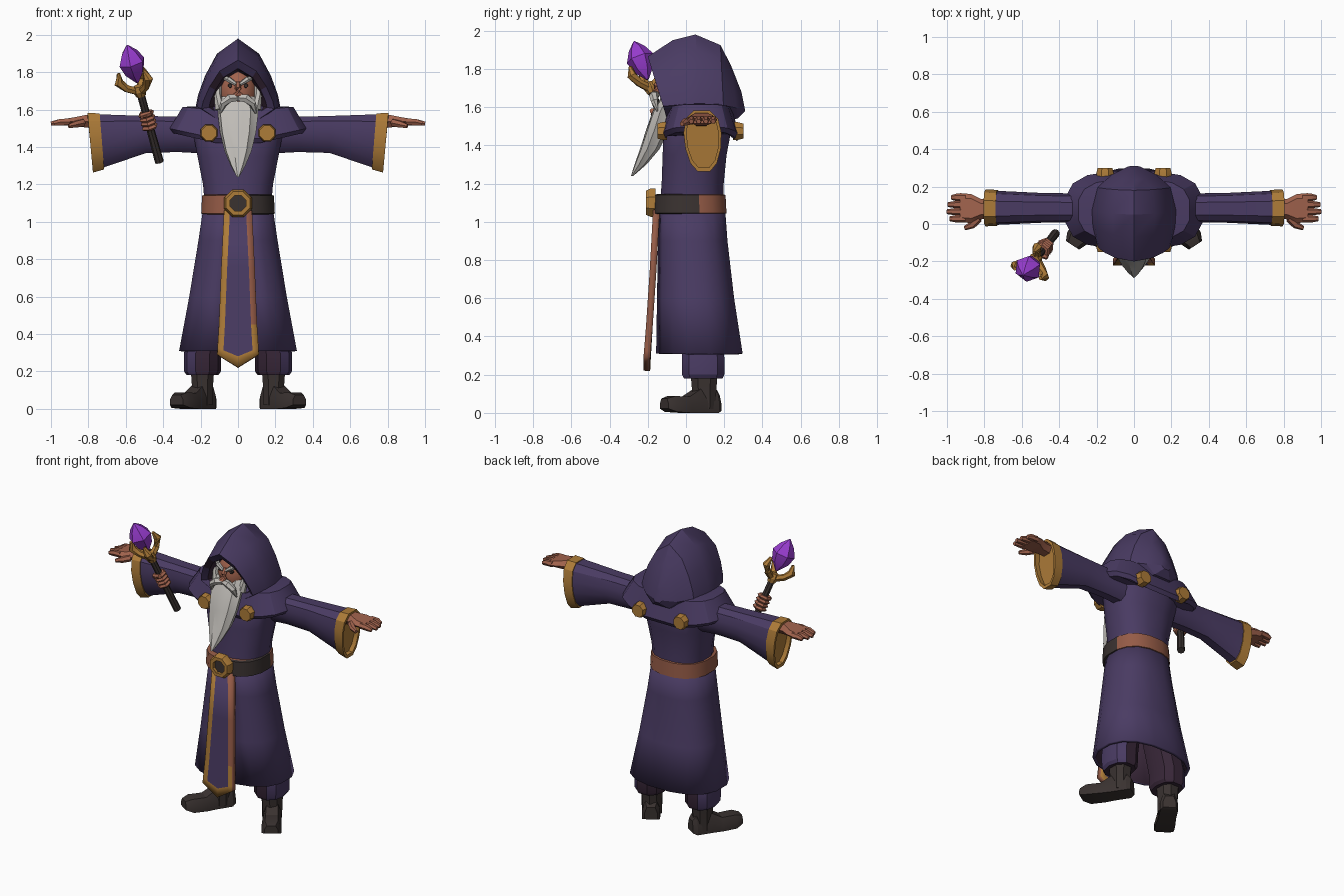
import bpy, bmesh, math
from mathutils import Vector, Matrix

if "Cube" in bpy.data.objects:
    bpy.data.objects.remove(bpy.data.objects["Cube"])


def material(name, rgb):
    m = bpy.data.materials.new(name)
    m.use_nodes = True
    m.diffuse_color = (*rgb, 1)
    m.node_tree.nodes["Principled BSDF"].inputs["Base Color"].default_value = (*rgb, 1)
    return m


ROBE = material("robe purple", (0.068, 0.044, 0.125))
PLUM = material("dark plum", (0.04, 0.02, 0.04))
GOLD = material("gold", (0.42, 0.2, 0.04))
SKIN = material("skin", (0.36, 0.125, 0.075))
LEATHER = material("brown leather", (0.3, 0.105, 0.062))
DARK = material("dark leather", (0.042, 0.032, 0.03))
HAIR = material("white hair", (0.52, 0.5, 0.47))
CRYSTAL = material("violet crystal", (0.31, 0.045, 0.62))
SIDES = (("left", 1), ("right", -1))


def finish(name, bm, mats, rule=None, angle=30):
    """Turn a bmesh into an object; rule(face) picks the material index."""
    bmesh.ops.recalc_face_normals(bm, faces=bm.faces)
    bm.normal_update()
    if rule:
        for f in bm.faces:
            f.material_index = rule(f)
    me = bpy.data.meshes.new(name)
    bm.to_mesh(me)
    bm.free()
    ob = bpy.data.objects.new(name, me)
    bpy.context.collection.objects.link(ob)
    for m in mats:
        me.materials.append(m)
    bpy.ops.object.select_all(action="DESELECT")
    ob.select_set(True)
    bpy.context.view_layer.objects.active = ob
    bpy.ops.object.shade_smooth_by_angle(angle=math.radians(angle))
    return ob


def loft(name, rings, mats, rule=None, caps=True, angle=30, skip=None):
    """Skin a list of equal-length point rings."""
    bm = bmesh.new()
    rows = [[bm.verts.new(p) for p in r] for r in rings]
    n = len(rows[0])
    for a, b in zip(rows, rows[1:]):
        for i in range(n):
            j = (i + 1) % n
            bm.faces.new((a[i], a[j], b[j], b[i]))
    if caps:
        bm.faces.new(rows[0])
        bm.faces.new(rows[-1])
    if skip:
        gone = [f for f in bm.faces if skip(f.calc_center_median())]
        bmesh.ops.delete(bm, geom=gone, context="FACES")
    return finish(name, bm, mats, rule, angle)


def oval(cx, cy, z, rx, ry, n=16, p=2.4):
    """Horizontal superellipse ring with one side centred on the front."""
    pts = []
    for i in range(n):
        a = 2 * math.pi * (i + 0.5) / n - math.pi / 2
        c, s = math.cos(a), math.sin(a)
        pts.append(Vector((cx + rx * math.copysign(abs(c) ** (2 / p), c),
                           cy + ry * math.copysign(abs(s) ** (2 / p), s), z)))
    return pts


def tube(name, path, radii, mat, n=6, angle=30):
    """Round tube along a path with a radius at each point."""
    path = [Vector(p) for p in path]
    rings = []
    for i, p in enumerate(path):
        t = path[min(i + 1, len(path) - 1)] - path[max(i - 1, 0)]
        q = t.to_track_quat("Z", "Y")
        rings.append([p + q @ Vector((radii[i] * math.cos(k * math.tau / n),
                                      radii[i] * math.sin(k * math.tau / n), 0)) for k in range(n)])
    return loft(name, rings, [mat], angle=angle)


# Robe: skirt open at the front, torso
skirt = loft("skirt", [oval(0, .03, 1.1, .185, .175), oval(0, .035, .9, .215, .185),
                       oval(0, .05, .6, .265, .205), oval(0, .07, .31, .32, .23)],
             [ROBE, PLUM], caps=False, skip=lambda c: abs(c.x) < .03 and c.y < 0)
solid = skirt.modifiers.new("thickness", "SOLIDIFY")
solid.thickness, solid.material_offset = .02, 1
loft("torso", [oval(0, .03, 1.08, .18, .17), oval(0, .035, 1.2, .19, .165), oval(0, .045, 1.35, .22, .17),
               oval(0, .06, 1.48, .245, .18), oval(0, .07, 1.58, .2, .14)], [ROBE])

# Belt and buckle
loft("belt", [oval(0, .02, z, r, r - .005) for z, r in ((1.04, .185), (1.045, .2), (1.14, .195), (1.145, .18))],
     [LEATHER, DARK], lambda f: int(f.calc_center_median().x > 0 and f.calc_center_median().y < .02))


def disc(name, x, y0, y1, z, r, mat, n=8, hole=0):
    ring = lambda y, q: [(x + q * math.cos((k + .5) * math.tau / n), y, z + q * math.sin((k + .5) * math.tau / n))
                         for k in range(n)]
    rings = [ring(y0, r), ring((y0 + y1) / 2, r), ring(y1, r * .85)]
    if hole:
        rings += [ring(y1, hole), ring(y0, hole)]
    return loft(name, rings, [mat])


disc("buckle", 0, -.16, -.21, 1.1, .08, GOLD, hole=.045)
disc("buckle_centre", 0, -.16, -.19, 1.1, .055, DARK)

# Tabard panel with a trimmed, pointed end
bm = bmesh.new()
grid = []
for z, w, y, drop in ((1.06, .075, -.155, 0), (.75, .09, -.172, 0), (.45, .102, -.192, 0),
                      (.325, .11, -.202, .045), (.29, .112, -.205, .07)):
    grid.append([bm.verts.new((x, y, z - drop * (1 - abs(x) / w))) for x in (-w, -w + .032, 0, w - .032, w)])
for r, (a, b) in enumerate(zip(grid, grid[1:])):
    for c in range(4):
        f = bm.faces.new((a[c], a[c + 1], b[c + 1], b[c]))
        f.material_index = 1 if r == 3 else (0 if c in (1, 2) else (1 if r == 2 or c == 0 else 2))
tabard = finish("tabard", bm, [ROBE, GOLD, LEATHER])
solid = tabard.modifiers.new("thickness", "SOLIDIFY")
solid.thickness, solid.offset, solid.material_offset_rim = .035, 0, 1

# Shoulder mantle, dipping at front and back
mantle = []
for z, rx, ry, dip in ((1.62, .13, .12, 0), (1.615, .3, .165, .03), (1.5, .37, .21, .08), (1.475, .35, .195, .08)):
    mantle.append([p - Vector((0, 0, dip * (1 - abs(p.x) / rx))) for p in oval(0, .075, z, rx, ry, p=3)])
loft("mantle", mantle, [ROBE])

# Hood: arches from the inner face opening to the back point
ARCH = ((.5, .82), (.78, .56), (.95, .33), (1, .2), (.5, 0))
hood = []
for w, z0, z1, yt, yb in ((.13, 1.57, 1.8, -.07, -.02), (.155, 1.56, 1.82, -.17, -.08),
                          (.195, 1.54, 1.865, -.2, -.1), (.22, 1.53, 1.95, -.07, 0),
                          (.225, 1.53, 1.98, .05, .08), (.195, 1.53, 1.925, .18, .2),
                          (.12, 1.54, 1.82, .235, .27), (.035, 1.58, 1.68, .29, .31)):
    half = [(w * x, f) for x, f in ARCH]
    outline = [(0, 1)] + half + [(-x, f) for x, f in reversed(half)]
    hood.append([(x, yb + (yt - yb) * f, z0 + (z1 - z0) * f) for x, f in outline])
loft("hood", hood, [ROBE, PLUM],
     lambda f: int(f.calc_center_median().y < .0 and all(abs(v.co.x) < .16 and v.co.z < 1.825 for v in f.verts)))

# Head, nose and beard
bm = bmesh.new()
bmesh.ops.create_uvsphere(bm, u_segments=14, v_segments=10, radius=1,
                          matrix=Matrix.Translation((0, -.025, 1.69)) @ Matrix.Diagonal((.105, .115, .14, 1)))
finish("head", bm, [SKIN], angle=40)
tube("nose", [(0, -.13, 1.745), (0, -.155, 1.71), (0, -.165, 1.685), (0, -.13, 1.67)], [.012, .018, .024, .012], SKIN)
beard = []
for z, rx, cy, ry in ((1.67, .1, -.07, .05), (1.58, .11, -.12, .055), (1.48, .098, -.15, .06),
                      (1.38, .074, -.19, .052), (1.3, .04, -.238, .032), (1.24, .006, -.282, .006)):
    centre = Vector((0, cy, z))
    beard.append([centre + (p - centre) * (1 if i % 2 else .9) for i, p in enumerate(oval(0, cy, z, rx, ry))])
loft("beard", beard, [HAIR])

# Mouth covering, brows, eyes, sideburns, clasps
for side, s in SIDES:
    tube(side + "_moustache", [(0, -.155, 1.665), (s * .045, -.168, 1.66), (s * .08, -.165, 1.63),
                               (s * .095, -.15, 1.58)], [.02, .025, .02, .005], HAIR)
    tube(side + "_eyebrow", [(s * .012, -.145, 1.735), (s * .05, -.14, 1.762), (s * .09, -.105, 1.775)],
         [.01, .016, .006], HAIR)
    tube(side + "_sideburn", [(s * .1, -.07, 1.74), (s * .108, -.085, 1.68), (s * .1, -.1, 1.6)],
         [.012, .02, .025], HAIR)
    disc(side + "_eye", s * .042, -.12, -.138, 1.728, .012, DARK)
    disc(side + "_front_clasp", s * .155, -.1, -.15, 1.475, .05, GOLD)
    disc(side + "_back_clasp", s * .155, .245, .3, 1.475, .05, GOLD)

# Arms: sleeves, cuffs, hands
for side, s in SIDES:
    def sleeve_ring(x, lean, top, bottom, ry, n=12):
        """Upright ring, wider above and narrower below, leaning inward at the bottom."""
        ring = []
        for k in range(n):
            a = (k + .5) * math.tau / n
            t = (math.sin(a) + 1) / 2
            c = math.cos(a)
            y = .082 + ry * math.copysign(abs(c) ** .7, c) * (.75 + .25 * t) + .012 * (1 - t)
            ring.append((s * (x - lean * (1 - t)), y, bottom + (top - bottom) * t))
        return ring

    loft(side + "_sleeve", [sleeve_ring(.15, 0, 1.58, 1.36, .1), sleeve_ring(.32, 0, 1.565, 1.37, .087),
                            sleeve_ring(.5, .01, 1.57, 1.365, .09), sleeve_ring(.75, .03, 1.58, 1.285, .103)], [ROBE])
    loft(side + "_cuff", [sleeve_ring(.74, .025, 1.585, 1.275, .108), sleeve_ring(.805, .03, 1.588, 1.258, .112),
                          sleeve_ring(.805, .03, 1.57, 1.28, .095), sleeve_ring(.775, .03, 1.57, 1.28, .095)], [GOLD])
    palm = []
    for x, y0, y1, z0, z1 in ((.74, .03, .13, 1.5, 1.57), (.82, .025, .135, 1.505, 1.57),
                              (.87, .005, .16, 1.515, 1.56), (.93, .01, .165, 1.515, 1.55)):
        m = (z0 + z1) / 2
        palm.append([(s * x, y0, m), (s * x, y0 + .025, z0), (s * x, y1 - .025, z0),
                     (s * x, y1, m), (s * x, y1 - .025, z1), (s * x, y0 + .025, z1)])
    loft(side + "_palm", palm, [SKIN])
    for k, tip in enumerate((.985, 1.0, .995, .975)):
        y = .028 + k * .038
        tube(f"{side}_finger_{k + 1}", [(s * .9, y, 1.535), (s * .95, y, 1.533), (s * tip, y, 1.525)],
             [.02, .02, .013], SKIN)
    tube(side + "_thumb", [(s * .83, .03, 1.53), (s * .865, -.005, 1.522), (s * .905, -.022, 1.512)],
         [.022, .02, .012], SKIN)

# Legs: trousers and turned-out boots
for side, s in SIDES:
    cx = s * .19
    loft(side + "_trouser", [oval(cx, .09, .18, .085, .105, 10), oval(cx, .09, .2, .098, .115, 10),
                             oval(cx, .09, .29, .1, .115, 10), oval(s * .13, .07, .6, .1, .11, 10)],
         [ROBE, PLUM], lambda f: int(f.normal.x * s < .3))
    loft(side + "_boot_shaft", [oval(cx, .095, .02, .058, .065, 8), oval(cx, .095, .12, .06, .068, 8),
                                oval(cx, .095, .2, .066, .075, 8)], [DARK])
    turn = Matrix.Translation((cx, .1, 0)) @ Matrix.Rotation(s * math.radians(33), 4, "Z")
    foot = []
    for d, w, z0, z1 in ((-.075, .04, .01, .09), (-.05, .055, 0, .12), (.05, .055, 0, .125),
                         (.12, .06, 0, .085), (.21, .062, .005, .088), (.255, .042, .022, .075)):
        foot.append([turn @ Vector(p) for p in ((-w, -d, z0), (w, -d, z0), (w, -d, (z0 + z1) / 2),
                                                (w * .65, -d, z1), (-w * .65, -d, z1), (-w, -d, (z0 + z1) / 2))])
    loft(side + "_boot_foot", foot, [DARK])

# Staff with gripping hand, prongs and crystal
low, high = Vector((-.42, -.05, 1.32)), Vector((-.525, -.185, 1.7))
axis = (high - low).normalized()
at = lambda d: high + axis * d
tube("staff", [low, at(-.2), at(.01)], [.024, .021, .021], DARK, 8)
for k in range(4):
    d = -.21 + k * .025
    tube(f"grip_finger_{k + 1}", [at(d - .012), at(d), at(d + .012)], [.036, .047, .036], SKIN)
tube("grip_thumb", [at(-.15) + Vector((-.03, -.02, 0)), at(-.13) + Vector((.03, -.035, 0))], [.018, .014], SKIN)
tube("staff_collar", [at(-.03), at(0), at(.03)], [.026, .036, .028], GOLD, 8)
across = axis.cross(Vector((0, 1, 0))).normalized()
for k in range(3):
    out = Matrix.Rotation(k * math.tau / 3 + .15, 3, axis) @ across
    tube(f"staff_prong_{k + 1}", [at(h) + out * r for r, h in ((.01, 0), (.065, .035), (.098, .08), (.085, .13))],
         [.022, .021, .026, .01], GOLD)
tube("crystal", [at(.05), at(.11), at(.17), at(.225), at(.268)], [.008, .055, .074, .045, .004], CRYSTAL, 6, 20)
